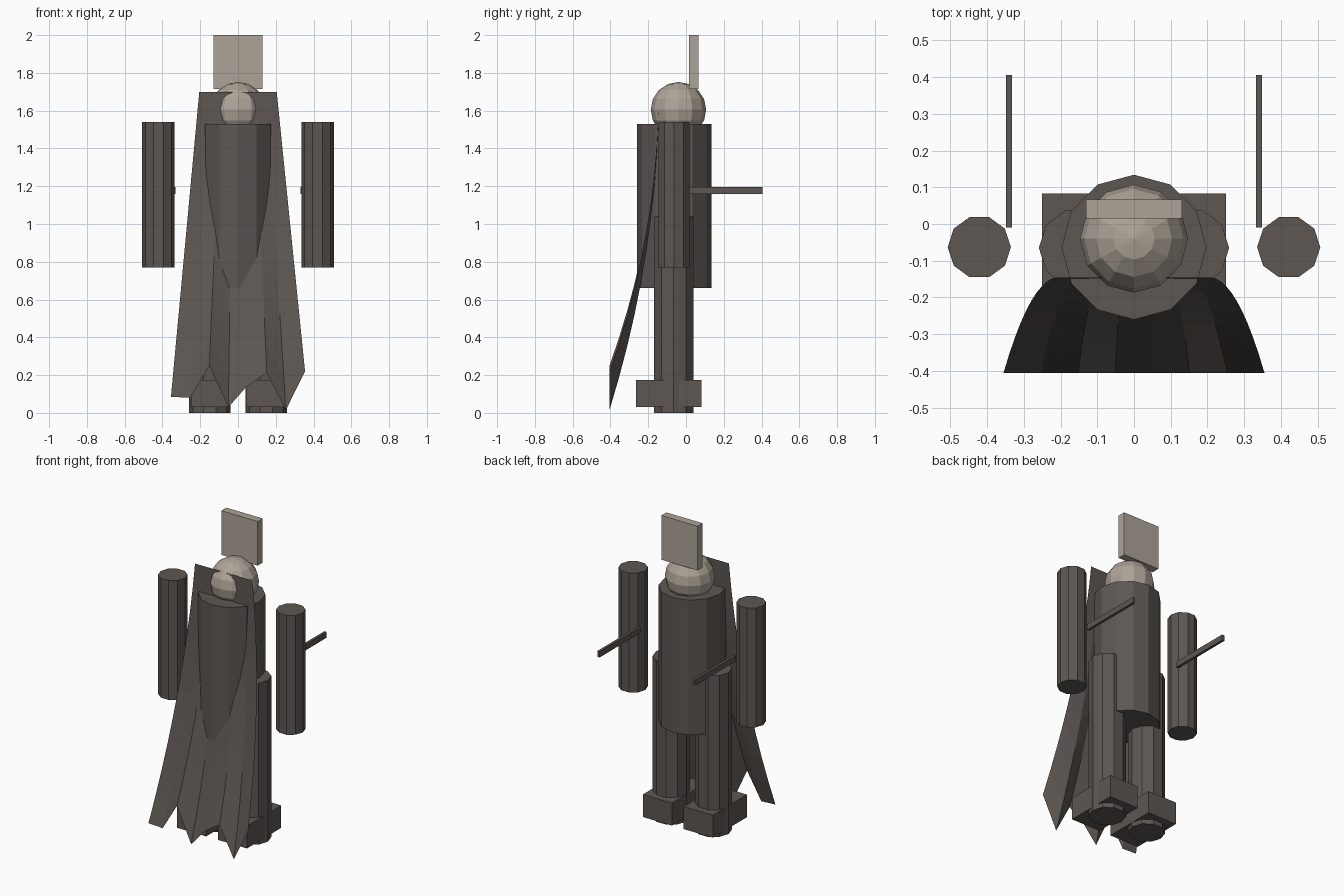
import bpy, bmesh, math
from mathutils import Matrix

if "Cube" in bpy.data.objects:
    bpy.data.objects.remove(bpy.data.objects["Cube"])


def material(name, rgb):
    m = bpy.data.materials.new(name)
    m.diffuse_color = (*rgb, 1)
    m.use_nodes = True
    m.node_tree.nodes["Principled BSDF"].inputs["Base Color"].default_value = m.diffuse_color
    return m


DARK = material("dark_cloth", (0.11, 0.095, 0.085))
BONE = material("bone", (0.42, 0.37, 0.31))


def finish(name, bm, mat):
    me = bpy.data.meshes.new(name)
    bm.to_mesh(me)
    bm.free()
    me.materials.append(mat)
    ob = bpy.data.objects.new(name, me)
    bpy.context.collection.objects.link(ob)
    return ob


def box(name, lo, hi, mat=DARK):
    bm = bmesh.new()
    bmesh.ops.create_cube(bm, size=1)
    for v in bm.verts:
        v.co = [l + (c + 0.5) * (h - l) for c, l, h in zip(v.co, lo, hi)]
    return finish(name, bm, mat)


def column(name, x, y, r, z0, z1, sides):
    bm = bmesh.new()
    bmesh.ops.create_cone(bm, cap_ends=True, segments=sides, radius1=r, radius2=r, depth=z1 - z0,
                          matrix=Matrix.Translation((x, y, (z0 + z1) / 2)))
    # turn so that a corner points along x
    far = max(bm.verts, key=lambda v: v.co.y)
    turn = math.atan2(far.co.y - y, far.co.x - x)
    bmesh.ops.rotate(bm, cent=(x, y, 0), matrix=Matrix.Rotation(-turn, 3, 'Z'), verts=bm.verts)
    return finish(name, bm, DARK)


# torso, head and the upright panel above it
column("torso", 0, -0.063, 0.197, 0.66, 1.53, 12)
bm = bmesh.new()
bmesh.ops.create_uvsphere(bm, u_segments=12, v_segments=8, radius=0.147,
                          matrix=Matrix.Translation((0, -0.04, 1.605)))
finish("head", bm, BONE)
box("crest_panel", (-0.13, 0.015, 1.715), (0.13, 0.066, 2.0), BONE)

# limbs, feet and hand-held rods on both sides
for side, s in (("left", -1), ("right", 1)):
    column(f"{side}_arm", s * 0.421, -0.063, 0.086, 0.77, 1.54, 10)
    column(f"{side}_leg", s * 0.15, -0.065, 0.109, 0.0, 1.04, 10)
    for part, a, b, y0, y1, z0, z1 in (("foot", 0.042, 0.25, -0.265, 0.083, 0.03, 0.175),
                                       ("rod", 0.332, 0.349, -0.01, 0.405, 1.16, 1.197)):
        x0, x1 = sorted((s * a, s * b))
        box(f"{side}_{part}", (x0, y0, z0), (x1, y1, z1))

# cape: flaring sheet that curves outward to a ragged hem
HEM = [0.085, 0.08, 0.25, 0.03, 0.145, 0.21, 0.015, 0.22]
ROWS = 10
bm = bmesh.new()
grid = []
for j in range(ROWS + 1):
    t = j / ROWS
    row = []
    for i, hem in enumerate(HEM):
        u = 2 * i / (len(HEM) - 1) - 1
        row.append(bm.verts.new((u * (0.205 + 0.15 * t), -0.145 - 0.26 * t * t, 1.7 + (hem - 1.7) * t)))
    grid.append(row)
for a, b in zip(grid, grid[1:]):
    for i in range(len(HEM) - 1):
        bm.faces.new((a[i], a[i + 1], b[i + 1], b[i]))
finish("cape", bm, DARK)
